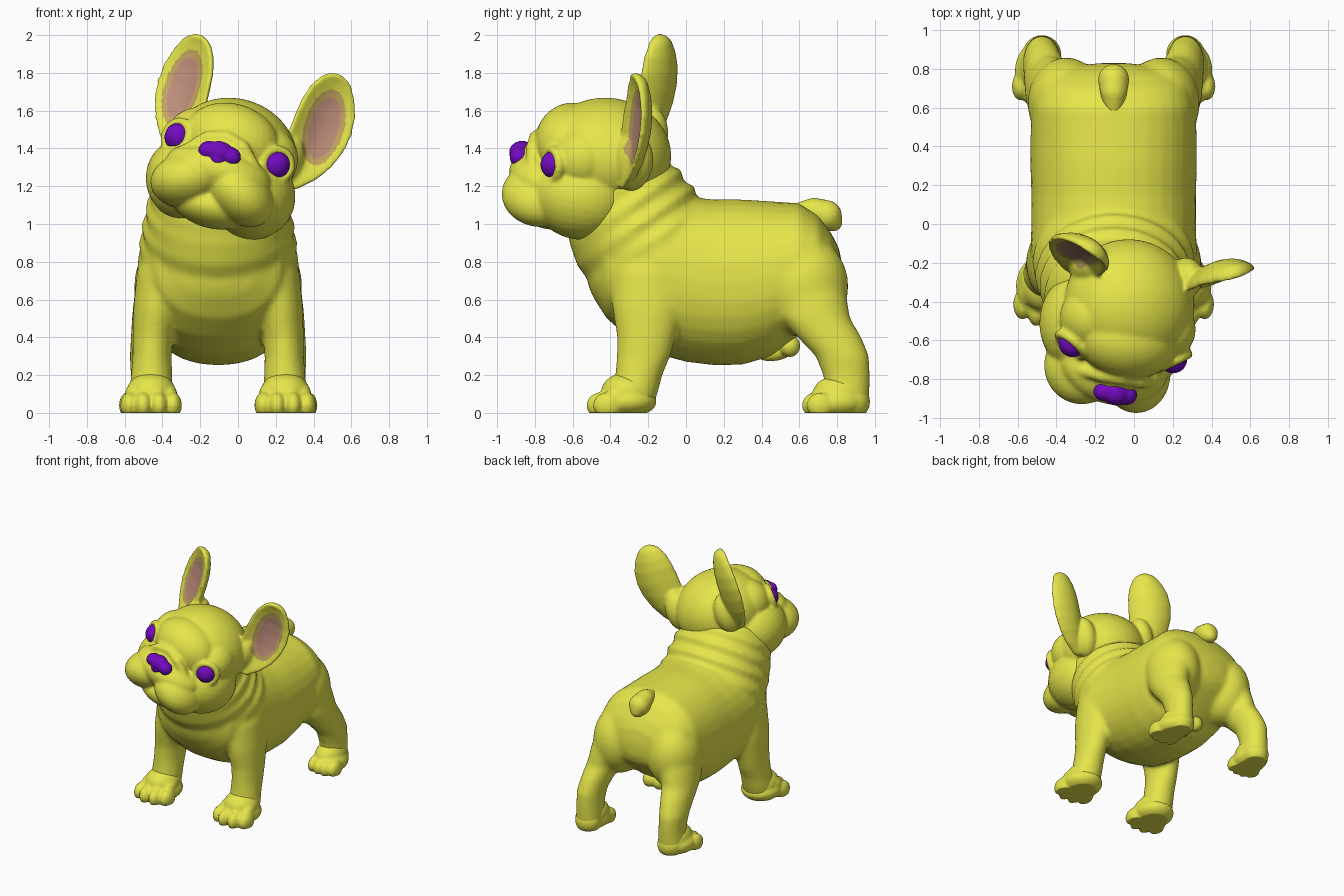
import bpy, bmesh, math
from mathutils import Vector, Matrix, Euler

if "Cube" in bpy.data.objects:
    bpy.data.objects.remove(bpy.data.objects["Cube"])

CX = -0.105  # the body's centre line


def material(name, rgb):
    m = bpy.data.materials.new(name)
    m.diffuse_color = (*rgb, 1)
    m.use_nodes = True
    m.node_tree.nodes["Principled BSDF"].inputs["Base Color"].default_value = m.diffuse_color
    return m


COAT = material("yellow_coat", (0.79, 0.79, 0.07))
PURPLE = material("purple_gloss", (0.17, 0.003, 0.53))
PINK = material("ear_pink", (0.52, 0.27, 0.20))
TAN = material("ear_tan", (0.56, 0.38, 0.12))


def ell(bm, loc, radii, rot=(0, 0, 0), seg=32):
    mat = Matrix.LocRotScale(Vector(loc), Euler([math.radians(a) for a in rot]), Vector(radii))
    bmesh.ops.create_uvsphere(bm, u_segments=seg, v_segments=seg // 2, radius=1, matrix=mat)


def tube(bm, pts, steps=6):
    """Rounded tube through (x, y, z, radius) points."""
    for a, b in zip(pts, pts[1:]):
        for i in range(steps + 1):
            x, y, z, r = (p + (q - p) * i / steps for p, q in zip(a, b))
            ell(bm, (x, y, z), (r, r, r), seg=16)


def loft(bm, rings):
    """Closed skin through rings of points."""
    rows = [[bm.verts.new(p) for p in ring] for ring in rings]
    n = len(rows[0])
    for a, b in zip(rows, rows[1:]):
        for i in range(n):
            j = (i + 1) % n
            bm.faces.new((a[i], a[j], b[j], b[i]))
    bm.faces.new(rows[0])
    bm.faces.new(rows[-1])


def circle(n=32):
    return [(math.cos(2 * math.pi * i / n), math.sin(2 * math.pi * i / n)) for i in range(n)]


def spow(v, e):
    return math.copysign(abs(v) ** e, v)


def blob(bm, name, mats, voxel, smooth, matrix=None):
    """Fuse the overlapping shapes into one smooth skin."""
    bmesh.ops.recalc_face_normals(bm, faces=bm.faces[:])
    mesh = bpy.data.meshes.new(name)
    bm.to_mesh(mesh)
    bm.free()
    obj = bpy.data.objects.new(name, mesh)
    bpy.context.collection.objects.link(obj)
    rm = obj.modifiers.new("fuse", 'REMESH')
    rm.mode = 'VOXEL'
    rm.voxel_size = voxel
    sm = obj.modifiers.new("soften", 'SMOOTH')
    sm.factor = 0.5
    sm.iterations = smooth
    deps = bpy.context.evaluated_depsgraph_get()
    fused = bpy.data.meshes.new_from_object(obj.evaluated_get(deps))
    obj.modifiers.clear()
    obj.data = fused
    bpy.data.meshes.remove(mesh)
    fused.name = name
    fused.materials.clear()
    for m in mats:
        fused.materials.append(m)
    for p in fused.polygons:
        p.material_index = 0
        p.use_smooth = True
    if matrix:
        obj.matrix_world = matrix
    else:  # flat soles on the ground
        for v in fused.vertices:
            v.co.z = max(v.co.z, 0)
    return obj


# Torso: y, half width, bottom, top
torso = [(-.52, .12, .68, .9), (-.49, .21, .61, .95), (-.42, .33, .50, 1.05), (-.3, .40, .395, 1.13),
         (-.15, .43, .31, 1.16), (0, .425, .27, 1.145), (.15, .425, .252, 1.13), (.3, .43, .255, 1.13),
         (.45, .43, .30, 1.12), (.6, .42, .41, 1.11), (.7, .39, .49, 1.045), (.77, .32, .55, .95),
         (.81, .21, .6, .87), (.83, .08, .66, .77)]
# Legs: z, offset from centre, y, half width, half length
front_leg = [(.04, .355, -.30, .12, .13), (.12, .355, -.27, .115, .125), (.2, .352, -.25, .110, .125),
             (.3, .35, -.225, .104, .142), (.4, .345, -.21, .108, .155), (.55, .325, -.2, .125, .19),
             (.75, .28, -.2, .15, .2), (.9, .22, -.2, .15, .17)]
hind_leg = [(.04, .37, .86, .10, .11), (.12, .37, .855, .097, .118), (.2, .37, .85, .093, .125),
            (.3, .37, .828, .098, .142), (.4, .355, .76, .108, .17), (.5, .335, .685, .122, .185),
            (.62, .30, .65, .145, .2), (.8, .25, .62, .15, .19)]
# Neck: y, z, half width, half depth, ripple of the rolls at the nape
neck = [(-.13, .78, .39, .35, 0), (-.20, .90, .422, .372, 0), (-.235, .945, .412, .372, .07),
        (-.265, .99, .408, .375, 0), (-.29, 1.035, .398, .365, .08), (-.32, 1.09, .388, .355, 0),
        (-.34, 1.13, .375, .34, .08), (-.37, 1.18, .362, .325, 0), (-.42, 1.26, .3, .26, 0)]
bm = bmesh.new()
loft(bm, [[(CX + w * spow(c, .9), y, (lo + hi) / 2 + (hi - lo) / 2 * spow(s, .9)) for c, s in circle()]
          for y, w, lo, hi in torso])
rings = []
for y, z, w, d, rip in neck:
    row = []
    for c, s in circle(48):
        k = 1 - rip * min(1, max(0, .75 + s))
        row.append((CX + w * k * c, y + .83 * d * k * s, z + .56 * d * k * s))
    rings.append(row)
loft(bm, rings)
for side in (-1, 1):
    ell(bm, (CX + side * .245, .625, .67), (.2, .235, .27))  # haunch
    for leg in (front_leg, hind_leg):
        loft(bm, [[(CX + side * dx + rx * c, y + ry * s, z) for c, s in circle()]
                  for z, dx, y, rx, ry in leg])
blob(bm, "body", [COAT], 0.015, 14)

# Paws with four toes each
for side, word in ((-1, "left"), (1, "right")):
    bm = bmesh.new()
    x = CX + side * .355
    ell(bm, (x, -.32, .06), (.15, .165, .085))
    ell(bm, (x, -.31, .11), (.13, .14, .105))
    for t, y in ((-.115, -.415), (-.042, -.45), (.042, -.45), (.115, -.415)):
        ell(bm, (x + t, y, .04), (.048, .078, .07))
        ell(bm, (x + t * .85, y + .06, .09), (.042, .08, .06), (25, 0, 0))
    blob(bm, "front_paw_" + word, [COAT], 0.01, 7)

    bm = bmesh.new()
    ell(bm, (CX + side * .385, .79, .055), (.125, .155, .085))
    ell(bm, (CX + side * .375, .81, .10), (.108, .14, .1))
    ell(bm, (CX + side * .37, .875, .06), (.1, .1, .1))
    for t, y in ((.31, .70), (.37, .685), (.43, .685), (.483, .71)):
        ell(bm, (CX + side * t, y, .04), (.042, .072, .068))
    blob(bm, "hind_paw_" + word, [COAT], 0.01, 7)

# Tail and underside
bm = bmesh.new()
tube(bm, [(CX, .60, 1.07, .045), (CX, .68, 1.07, .07), (CX, .745, 1.045, .082), (CX, .78, 1.01, .05)])
blob(bm, "tail", [COAT], 0.01, 6)
bm = bmesh.new()
ell(bm, (CX, .47, .32), (.045, .1, .045), (8, 0, 0))
for side in (-1, 1):
    ell(bm, (CX + side * .045, .55, .355), (.055, .055, .06))
blob(bm, "underside", [COAT], 0.01, 4)

# Head frame, tilted and turned; local -y is the way it looks
R = Vector((.95, -.153, -.27)).normalized()
U = Vector((.27, .12, .95))
U = (U - R * U.dot(R)).normalized()
B = U.cross(R)
HEAD = Matrix.Translation((-.03, -.42, 1.35)) @ Matrix((R, B, U)).transposed().to_4x4()

# Ear stations: height, offset, back, half width, cup depth
ear = [(-.05, .30, .13, .06, .02), (.03, .335, .14, .11, .03), (.12, .36, .15, .145, .05),
       (.22, .38, .16, .163, .06), (.32, .39, .165, .168, .062), (.42, .39, .165, .156, .055),
       (.50, .388, .16, .128, .042), (.56, .388, .155, .09, .025), (.585, .388, .152, .06, .012),
       (.602, .388, .15, .022, 0)]

bm = bmesh.new()
ell(bm, (0, 0, .02), (.34, .34, .295), seg=48)          # skull
ell(bm, (0, -.2, .06), (.26, .19, .2))                  # forehead
ell(bm, (0, -.33, -.08), (.17, .14, .13))               # bridge
ell(bm, (0, -.30, -.13), (.29, .205, .135))             # muzzle
ell(bm, (0, -.26, -.32), (.2, .17, .105))               # chin
for s in (-1, 1):
    ell(bm, (s * .17, -.09, -.18), (.235, .27, .23))    # cheek
    ell(bm, (s * .2, -.1, .03), (.16, .165, .17))       # temple
    ell(bm, (s * .145, -.31, -.215), (.2, .205, .145), (0, s * 25, 0))  # upper lip
    ell(bm, (s * .26, .17, .08), (.09, .11, .16))       # ear root
    ell(bm, (s * .23, -.19, 0), (.085, .085, .09))      # eye socket
    # Fold that frames the muzzle
    tube(bm, [(0, -.39, .05, .036), (s * .1, -.388, .02, .036), (s * .19, -.36, -.07, .036),
              (s * .265, -.29, -.17, .034), (s * .31, -.19, -.27, .025)])
    # Eyelid ring
    ring = []
    for c, w in circle(20) + [(1, 0)]:
        ring.append((s * (.278 + .83 * .083 * c), -.25 + .55 * .083 * c, .08 * w, .025))
    tube(bm, ring, 2)
    # Cupped ear blade
    rings = []
    for u, r, b, hw, cup in ear:
        row = []
        for c, w in circle():
            d = -cup * w * w - .033 * spow(w, .6) * min(1, hw / .05)
            row.append((s * (r + .9 * hw * c + .42 * d), b + .42 * hw * c - .9 * d, u))
        rings.append(row)
    loft(bm, rings)
head = blob(bm, "head", [COAT, TAN, PINK], 0.01, 9, HEAD)

# Ear linings: oval patches on the forward-looking faces of each ear blade
for p in head.data.polygons:
    x, y, z = p.center
    s = 1 if x > 0 else -1
    facing = Vector((s * .42, -.9, 0))
    lift = (p.center - Vector((s * .39, .165, 0))).dot(facing)
    if lift < .025 and z > .08 and p.normal.dot(facing) > .3:
        dx, dz = abs(x) - .395, z - .31
        if (dx / .073) ** 2 + (dz / .17) ** 2 < 1:
            p.material_index = 2
        elif (dx / .1) ** 2 + (dz / .207) ** 2 < 1:
            p.material_index = 1

# Eyes
for s, word in ((-1, "left"), (1, "right")):
    bm = bmesh.new()
    ell(bm, (s * .272, -.24, 0), (.074, .074, .074))
    blob(bm, "eye_" + word, [PURPLE], 0.01, 2, HEAD)

# Nose with two nostril wings
bm = bmesh.new()
ell(bm, (0, -.455, -.045), (.075, .065, .06))
ell(bm, (0, -.465, -.085), (.045, .045, .04))
for s in (-1, 1):
    ell(bm, (s * .062, -.455, -.05), (.055, .052, .05), (0, s * 20, 0))
blob(bm, "nose", [PURPLE], 0.009, 3, HEAD)
